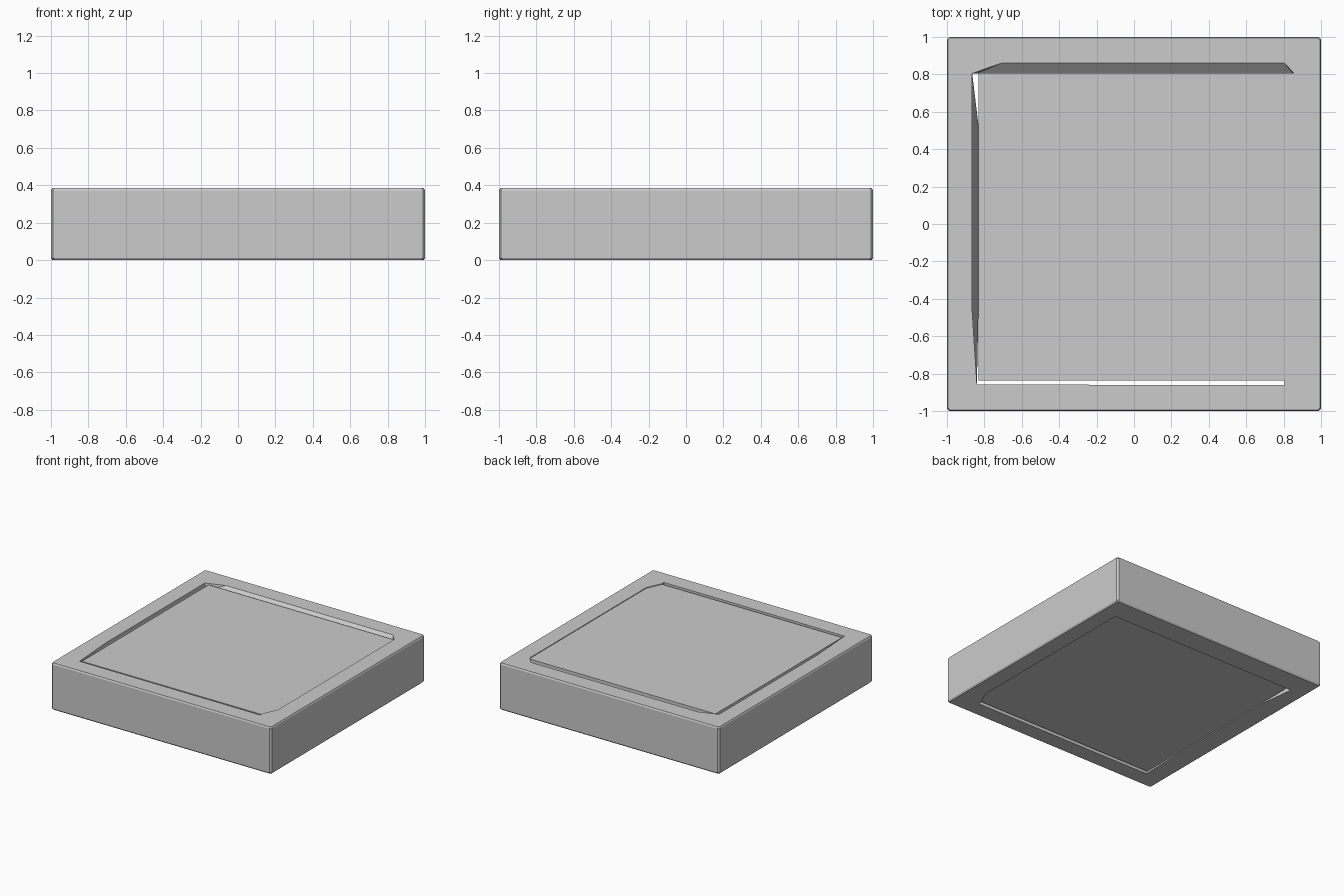
import bpy, bmesh

if "Cube" in bpy.data.objects:
    bpy.data.objects.remove(bpy.data.objects["Cube"])

H = 0.385


def make_object(name, bm):
    bmesh.ops.recalc_face_normals(bm, faces=bm.faces)
    mesh = bpy.data.meshes.new(name)
    bm.to_mesh(mesh)
    bm.free()
    obj = bpy.data.objects.new(name, mesh)
    bpy.context.collection.objects.link(obj)
    return obj


def add_ring(bm, points, z):
    verts = [bm.verts.new((x, y, z)) for x, y in points]
    edges = [bm.edges.new((verts[i], verts[(i + 1) % len(verts)])) for i in range(len(verts))]
    return verts, edges


def skin(bm, a, b):
    n = len(a)
    for i in range(n):
        j = (i + 1) % n
        bm.faces.new((a[i], a[j], b[j], b[i]))


def cut_square(r, c):
    return [(-r + c, -r), (r - c, -r), (r, -r + c), (r, r - c),
            (r - c, r), (-r + c, r), (-r, r - c), (-r, -r + c)]


# Outer frame: clipped-corner block with a slightly irregular pocket through it
bm = bmesh.new()
outer = [add_ring(bm, cut_square(r, 0.012), z)
         for r, z in ((0.992, 0.0), (1.0, 0.012), (1.0, H - 0.012), (0.994, H))]
for lo, hi in zip(outer, outer[1:]):
    skin(bm, lo[0], hi[0])

top = [(-0.84, -0.858), (0.805, -0.862), (0.805, -0.83), (0.86, -0.71), (0.86, 0.80),
       (0.805, 0.86), (-0.71, 0.86), (-0.865, 0.805), (-0.865, 0.53), (-0.865, -0.47)]
mid = list(top)
mid[5], mid[6] = (0.85, 0.805), (-0.84, 0.805)      # sloped back edge
bottom = list(mid)
bottom[8], bottom[9] = (-0.832, 0.53), (-0.832, -0.47)   # left wall leans inward
inner = [add_ring(bm, p, z) for p, z in ((bottom, 0.0), (mid, H - 0.05), (top, H))]
for lo, hi in zip(inner, inner[1:]):
    skin(bm, lo[0], hi[0])

for o, i in ((outer[0], inner[0]), (outer[-1], inner[-1])):
    bmesh.ops.triangle_fill(bm, edges=o[1] + i[1], use_beauty=True)
make_object("outer_frame", bm)

# Inner panel: loose slab, tight on the right and back, gapped on the left and front
bm = bmesh.new()
slab = [(-0.832, -0.838), (0.87, -0.838), (0.87, 0.806), (-0.832, 0.806)]
low, high = add_ring(bm, slab, 0.008), add_ring(bm, slab, H - 0.006)
skin(bm, low[0], high[0])
bm.faces.new(low[0])
bm.faces.new(high[0])
make_object("inner_panel", bm)
